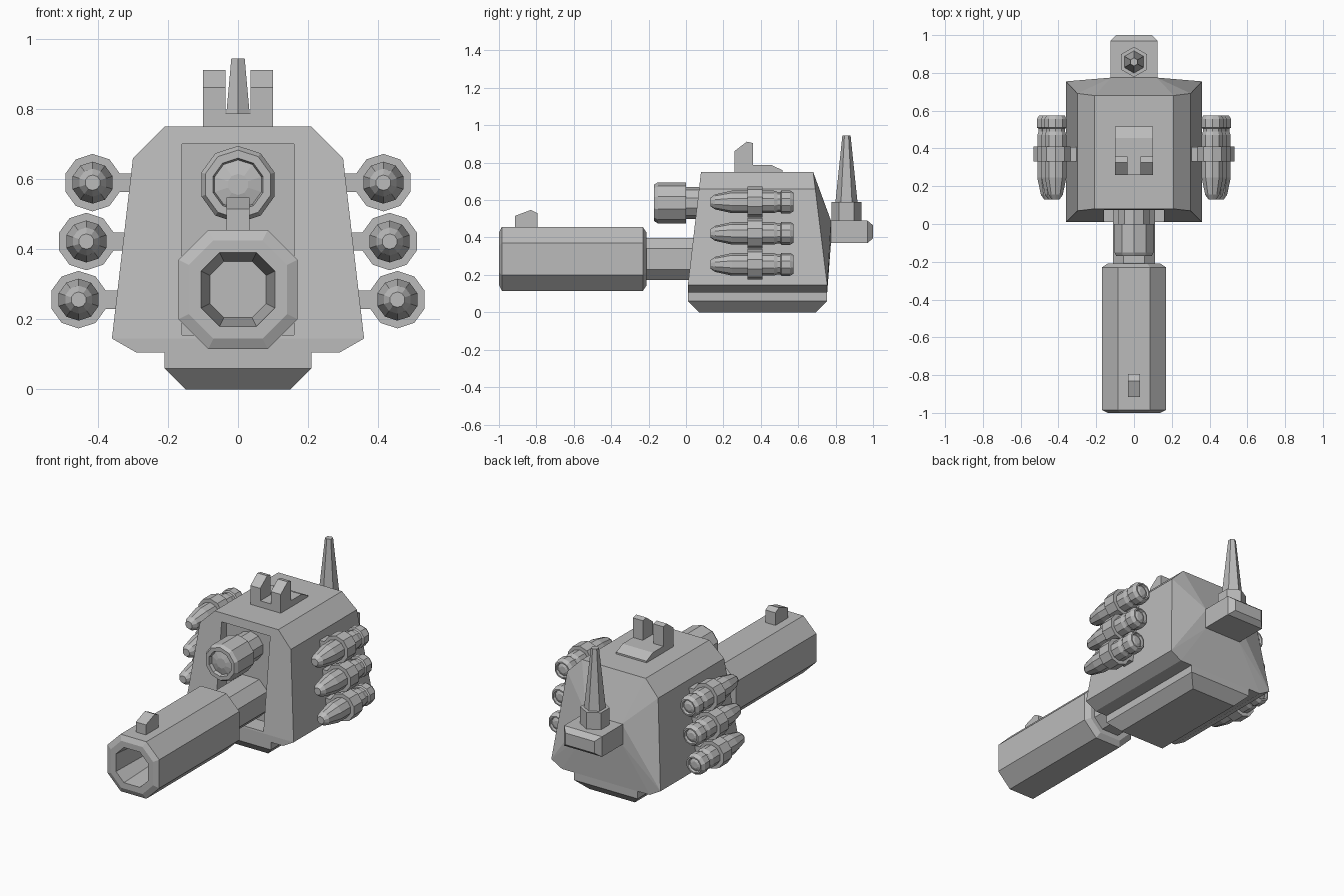
import bpy, bmesh
from math import sin, cos, pi

cube = bpy.data.objects.get("Cube")
if cube:
    bpy.data.objects.remove(cube, do_unlink=True)

grey = bpy.data.materials.new("plain grey")
grey.use_nodes = True
colour = (0.5, 0.5, 0.5, 1)
grey.diffuse_color = colour
grey.node_tree.nodes["Principled BSDF"].inputs["Base Color"].default_value = colour


def finish(name, bm):
    bmesh.ops.recalc_face_normals(bm, faces=bm.faces)
    mesh = bpy.data.meshes.new(name)
    bm.to_mesh(mesh)
    bm.free()
    mesh.materials.append(grey)
    ob = bpy.data.objects.new(name, mesh)
    bpy.context.collection.objects.link(ob)
    return ob


def loft(name, rings):
    """Skin a run of equal-length rings and cap both ends."""
    bm = bmesh.new()
    rows = [[bm.verts.new(p) for p in ring] for ring in rings]
    n = len(rows[0])
    for a, b in zip(rows, rows[1:]):
        for i in range(n):
            j = (i + 1) % n
            bm.faces.new((a[i], a[j], b[j], b[i]))
    bm.faces.new(rows[0])
    bm.faces.new(rows[-1])
    return finish(name, bm)


def turned(name, x, z, profile, sides, phase=0.0):
    """Turned part along y; profile holds (radius, y)."""
    angles = [2 * pi * i / sides + phase for i in range(sides)]
    return loft(name, [[(x + r * cos(a), y, z + r * sin(a)) for a in angles]
                       for r, y in profile])


def rect(w, y, z0, z1):
    return [(-w, y, z0), (w, y, z0), (w, y, z1), (-w, y, z1)]


def box(name, x0, x1, y0, y1, z0, z1):
    return loft(name, [[(x0, y, z0), (x1, y, z0), (x1, y, z1), (x0, y, z1)]
                       for y in (y0, y1)])


def extrude_x(name, x0, x1, outline):
    """Side outline of (y, z) pushed across x."""
    return loft(name, [[(x, y, z) for y, z in outline] for x in (x0, x1)])


def octagon(w, y, z=0.285):
    c = w / 2
    pts = [(c, w), (w, c), (w, -c), (c, -w), (-c, -w), (-w, -c), (-w, c), (-c, w)]
    return [(px, y, z + pz) for px, pz in pts]


# Main housing: sloped shell with a bulged back
bm = bmesh.new()
for x, z in [(0.21, 0.75), (0.30, 0.66), (0.36, 0.145), (0.29, 0.105)]:
    t = min((0.75 - z) / 0.605, 1)
    for s in (-1, 1):
        bm.verts.new((s * x, 0.08 - 0.07 * t, z))
        bm.verts.new((s * x, 0.68 + 0.075 * t, z))
for p in rect(0.12, 0.775, 0.37, 0.49):
    bm.verts.new(p)
bmesh.ops.convex_hull(bm, input=bm.verts)
bmesh.ops.dissolve_limit(bm, angle_limit=0.01, verts=bm.verts, edges=bm.edges)
housing = finish("housing", bm)

# Front recess cut into the housing
cutter = box("recess_cutter", -0.16, 0.16, -0.2, 0.12, 0.155, 0.70)
cutter.hide_render = True
cut = housing.modifiers.new("recess", 'BOOLEAN')
cut.operation = 'DIFFERENCE'
cut.solver = 'EXACT'
cut.object = cutter
bpy.context.view_layer.objects.active = housing
bpy.ops.object.modifier_apply(modifier=cut.name)
bpy.data.objects.remove(cutter, do_unlink=True)

# Tapered base
loft("base", [[(-w, y0, z), (w, y0, z), (w, y1, z), (-w, y1, z)]
              for w, y0, y1, z in [(0.15, 0.07, 0.695, 0), (0.21, 0.01, 0.755, 0.06),
                                   (0.21, 0.01, 0.755, 0.11)]])

# Main gun: thin rear tube, heavy front sleeve with a tapered bore
loft("barrel_neck", [octagon(0.112, -0.25), octagon(0.112, 0.13)])
loft("barrel_sleeve", [octagon(w, y) for w, y in
                       [(0.14, -0.21), (0.17, -0.23), (0.17, -0.985), (0.14, -1.0),
                        (0.105, -1.0), (0.08, -0.65)]])
extrude_x("front_sight", -0.033, 0.033,
          [(-0.915, 0.45), (-0.915, 0.515), (-0.83, 0.547), (-0.795, 0.53), (-0.795, 0.45)])

# Upper optic with recessed lens
turned("optic", 0, 0.585, [(0.085, 0.13), (0.085, 0.0), (0.11, 0.0), (0.11, -0.15),
                           (0.098, -0.17), (0.075, -0.17), (0.07, -0.15),
                           (0.03, -0.16)], 10, pi / 2)

# Rear sight on the roof
extrude_x("rear_sight_base", -0.10, 0.10,
          [(0.26, 0.745), (0.26, 0.788), (0.455, 0.788), (0.515, 0.76), (0.515, 0.745)])
for side, s in (("left", 1), ("right", -1)):
    extrude_x("rear_sight_post_" + side, s * 0.035, s * 0.10,
              [(0.26, 0.78), (0.26, 0.862), (0.325, 0.912), (0.357, 0.905), (0.357, 0.78)])

    # Three missiles with clamp rings and struts
    for i, (x, z, inner) in enumerate([(0.415, 0.59, 0.28), (0.433, 0.422, 0.30),
                                       (0.455, 0.256, 0.32)], 1):
        tag = "_%s_%d" % (side, i)
        turned("missile" + tag, s * x, z,
               [(0.022, 0.13), (0.04, 0.155), (0.06, 0.245), (0.06, 0.47), (0.053, 0.49),
                (0.053, 0.505), (0.062, 0.51), (0.062, 0.555), (0.05, 0.575),
                (0.042, 0.575), (0.038, 0.56), (0.02, 0.568)], 10, pi / 10)
        turned("clamp_ring" + tag, s * x, z, [(0.082, 0.33), (0.082, 0.41)], 10, pi / 10)
        box("strut" + tag, *sorted((s * inner, s * (x - 0.05))), 0.332, 0.408,
            z - 0.026, z + 0.026)

# Rear bracket and antenna
loft("antenna_bracket", [rect(0.125, 0.74, 0.37, 0.49), rect(0.125, 0.97, 0.37, 0.49),
                         rect(0.095, 1.0, 0.395, 0.465)])


def upright(name, profile):
    angles = [pi / 6 + pi / 3 * i for i in range(6)]
    return loft(name, [[(r * cos(a), 0.858 + r * sin(a), z) for a in angles]
                       for r, z in profile])


upright("antenna_socket", [(0.08, 0.48), (0.08, 0.59)])
upright("antenna_spike", [(0.06, 0.58), (0.022, 0.945)])
